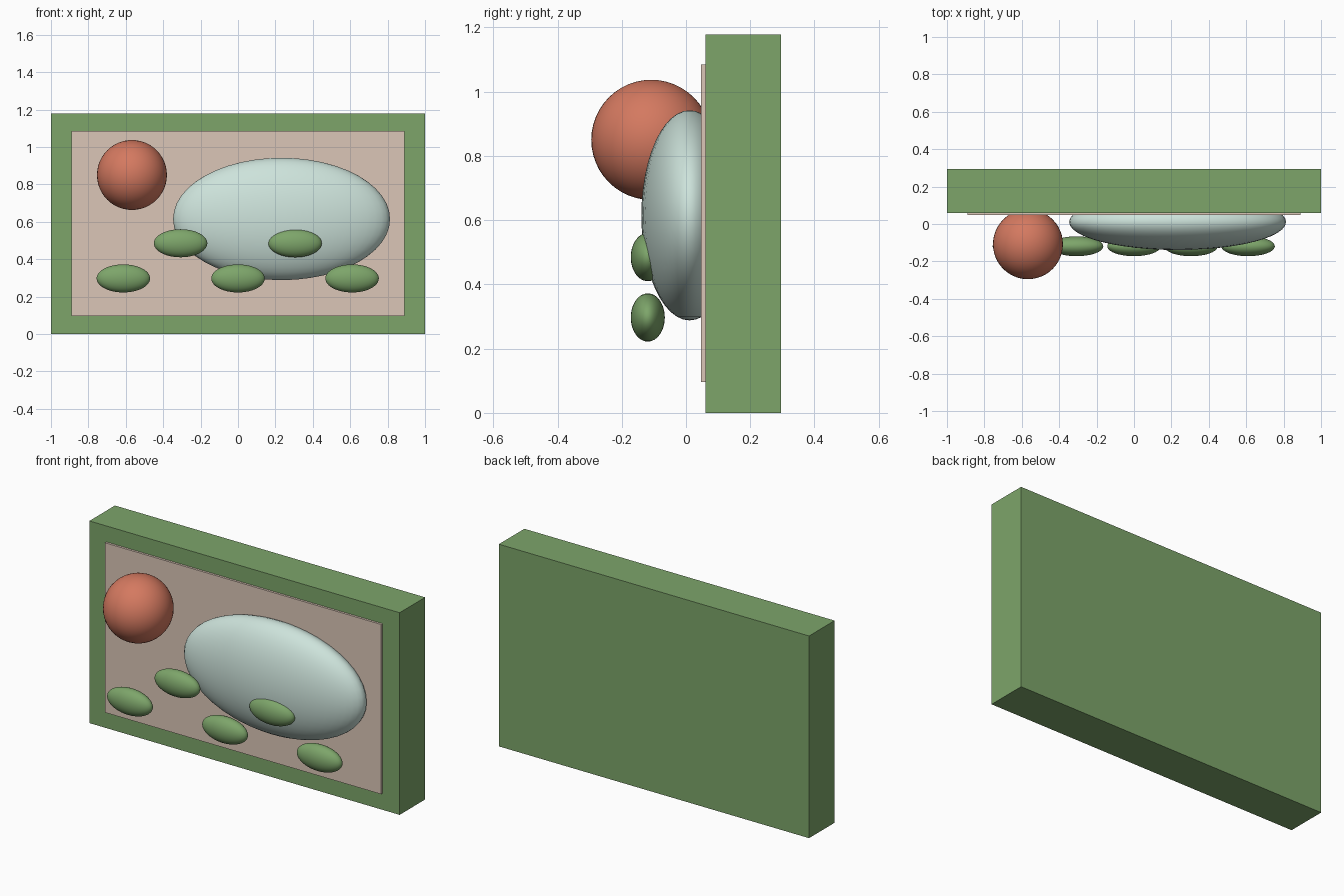
import bpy

if "Cube" in bpy.data.objects:
    bpy.data.objects.remove(bpy.data.objects["Cube"], do_unlink=True)


def make_material(name, rgb):
    """Flat material from 8-bit display colour, stored as linear values."""
    linear = [((c / 255 + 0.055) / 1.055) ** 2.4 for c in rgb] + [1.0]
    mat = bpy.data.materials.new(name)
    mat.use_nodes = True
    mat.diffuse_color = linear
    mat.node_tree.nodes["Principled BSDF"].inputs["Base Color"].default_value = linear
    return mat


green = make_material("leaf green", (125, 165, 106))
beige = make_material("warm beige", (219, 198, 183))
coral = make_material("coral red", (212, 121, 96))
pale = make_material("pale mint", (205, 227, 219))


def finish(name, mat):
    obj = bpy.context.object
    obj.name = obj.data.name = name
    obj.data.materials.append(mat)
    bpy.ops.object.transform_apply(location=False, rotation=False, scale=True)
    return obj


def box(name, mat, x, y, z):
    """Box from its (low, high) extents on each axis."""
    bpy.ops.mesh.primitive_cube_add(size=1, location=[(a + b) / 2 for a, b in (x, y, z)])
    bpy.context.object.scale = [b - a for a, b in (x, y, z)]
    return finish(name, mat)


def ellipsoid(name, mat, centre, radii):
    bpy.ops.mesh.primitive_uv_sphere_add(segments=48, ring_count=24, radius=1, location=centre)
    bpy.context.object.scale = radii
    obj = finish(name, mat)
    bpy.ops.object.shade_smooth()
    return obj


# Thick backing block and the thin panel on its front
box("backing_block", green, (-1, 1), (0.06, 0.295), (0, 1.178))
box("front_panel", beige, (-0.89, 0.89), (0.047, 0.07), (0.096, 1.085))

# Large raised shapes
ellipsoid("round_ball", coral, (-0.567, -0.108, 0.85), (0.187, 0.187, 0.187))
ellipsoid("large_oval", pale, (0.233, 0.011, 0.615), (0.58, 0.15, 0.327))

# Small leaf ovals: three in the lower row, two in the upper row
rows = {"lower": (0.297, (-0.613, 0, 0.61)), "upper": (0.485, (-0.307, 0.305))}
for row, (z, xs) in rows.items():
    for i, x in enumerate(xs, 1):
        ellipsoid(f"{row}_leaf_{i}", green, (x, -0.119, z), (0.143, 0.053, 0.075))
